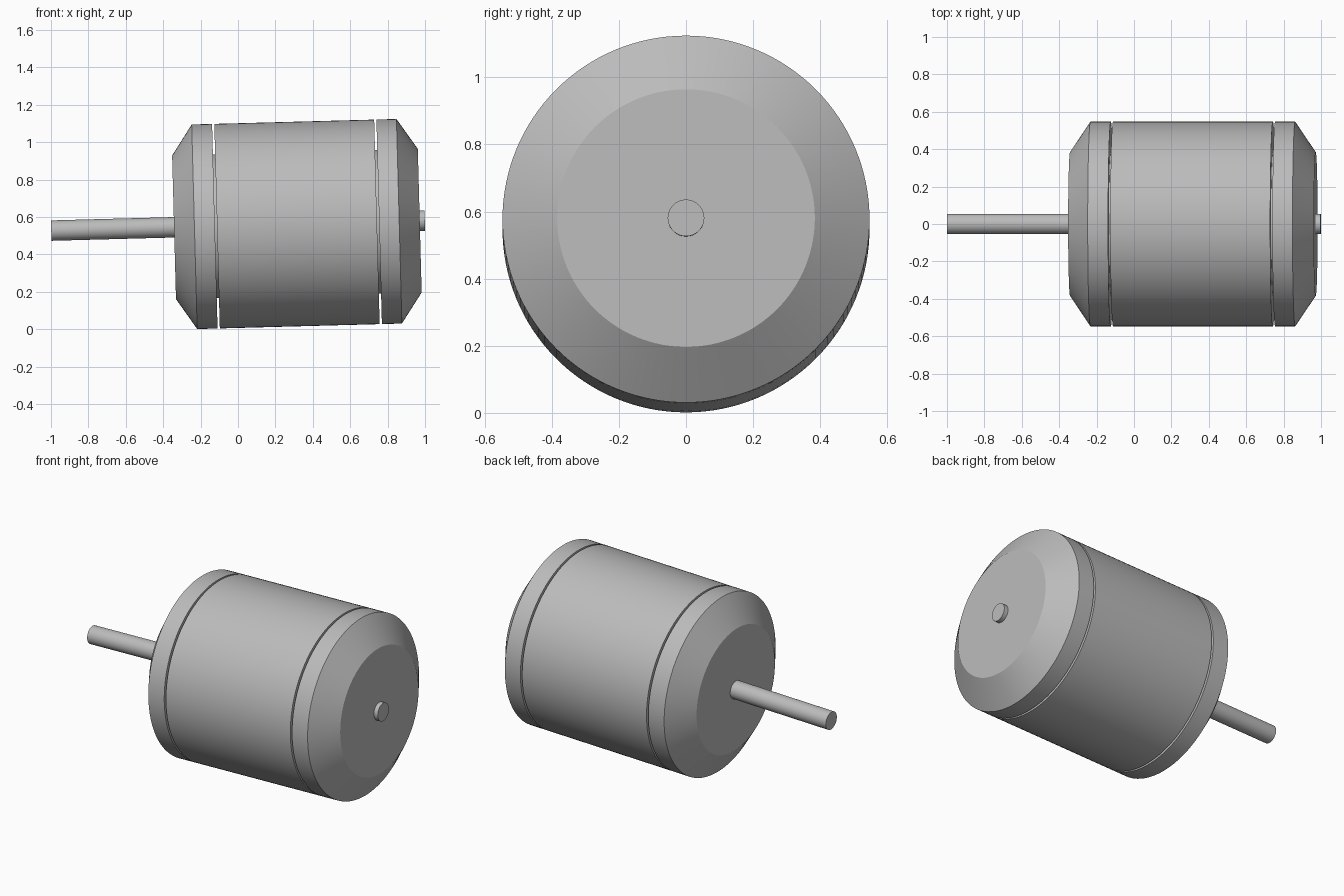
import bpy, bmesh, math
from mathutils import Matrix

if "Cube" in bpy.data.objects:
    bpy.data.objects.remove(bpy.data.objects["Cube"], do_unlink=True)

SEGMENTS = 128
R_BODY, R_FACE, R_SHAFT = 0.547, 0.384, 0.0545
# The whole motor leans slightly about the y axis
PLACE = Matrix.Translation((0, 0, 0.5545)) @ Matrix.Rotation(-0.0268, 4, "Y")

metal = bpy.data.materials.new("grey_metal")
metal.use_nodes = True
GREY = (0.5, 0.5, 0.5, 1)
metal.diffuse_color = GREY
metal.node_tree.nodes["Principled BSDF"].inputs["Base Color"].default_value = GREY


def lathe(name, profile):
    """Turn (position, radius) steps around the x axis, with flat end discs."""
    bm = bmesh.new()
    rings = []
    for x, r in profile:
        angles = [math.tau * i / SEGMENTS for i in range(SEGMENTS)]
        rings.append([bm.verts.new((x, r * math.cos(a), r * math.sin(a))) for a in angles])
    for a, b in zip(rings, rings[1:]):
        for i in range(SEGMENTS):
            j = (i + 1) % SEGMENTS
            bm.faces.new((a[i], a[j], b[j], b[i]))
    bm.faces.new(rings[0])
    bm.faces.new(rings[-1])
    bmesh.ops.recalc_face_normals(bm, faces=bm.faces)
    bm.transform(PLACE)
    mesh = bpy.data.meshes.new(name)
    bm.to_mesh(mesh)
    bm.free()
    mesh.materials.append(metal)
    obj = bpy.data.objects.new(name, mesh)
    bpy.context.collection.objects.link(obj)
    bpy.ops.object.select_all(action="DESELECT")
    obj.select_set(True)
    bpy.context.view_layer.objects.active = obj
    bpy.ops.object.shade_smooth_by_angle(angle=math.radians(25))


# Housing: two bevelled caps separated from the barrel by narrow grooves
lathe("shaft_side_cap", [(-0.342, R_FACE), (-0.233, R_BODY), (-0.124, R_BODY)])
lathe("barrel", [(-0.112, R_BODY), (0.743, R_BODY)])
lathe("rear_cap", [(0.755, R_BODY), (0.862, R_BODY), (0.972, R_FACE)])

# Inner core seen at the bottom of the grooves
lathe("inner_core", [(-0.2, R_FACE), (0.83, R_FACE)])

# Output shaft and the short stub at the rear
lathe("output_shaft", [(-0.999, R_SHAFT), (-0.3, R_SHAFT)])
lathe("rear_shaft_stub", [(0.93, R_SHAFT), (0.999, R_SHAFT)])
